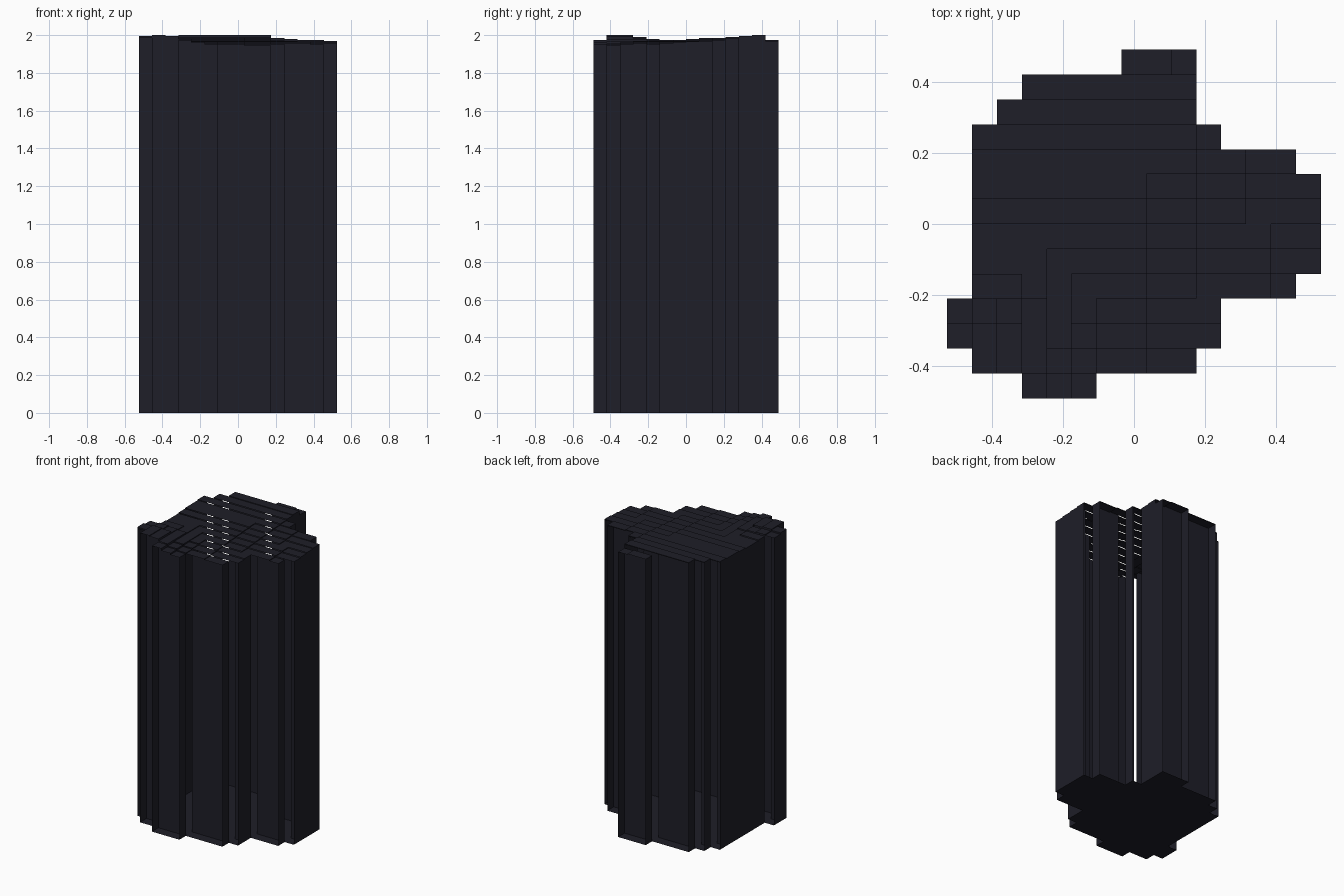
import bpy
import bmesh
import math

if "Cube" in bpy.data.objects:
    bpy.data.objects.remove(bpy.data.objects["Cube"], do_unlink=True)

CELL = 0.07
X0, Y0 = -0.525, -0.49
# First and last filled column of each row, from front to back
ROWS = [(3, 5), (1, 9), (0, 10), (0, 10), (1, 13), (1, 14), (1, 14),
        (1, 14), (1, 14), (1, 13), (1, 10), (2, 9), (3, 9), (7, 9)]

# One dark slate colour for everything
COLOUR = (0.013, 0.013, 0.021, 1)
slate = bpy.data.materials.new("dark_slate")
slate.diffuse_color = COLOUR
slate.use_nodes = True
bsdf = slate.node_tree.nodes["Principled BSDF"]
bsdf.inputs["Base Color"].default_value = COLOUR
bsdf.inputs["Roughness"].default_value = 0.9


def filled(i, j):
    return 0 <= j < len(ROWS) and ROWS[j][0] <= i <= ROWS[j][1]


def height(i, j):
    """Stepped roof: rises to the back, falls to +x, mound at the front -x corner.
    Zero outside the plan."""
    if not filled(i, j):
        return 0
    x, y = X0 + (i + 0.5) * CELL, Y0 + (j + 0.5) * CELL
    h = 1.947 + 0.068 * (y + 0.42) - 0.03 * max(0, x)
    h += 0.052 * math.exp(-((x + 0.42) ** 2 + (y + 0.385) ** 2) / 0.04)
    if j == len(ROWS) - 1:
        h -= 0.03
    return 2 - 0.005 * max(0, round((2 - h) / 0.005))


def build(name, quads):
    bm = bmesh.new()
    for quad in quads:
        bm.faces.new([bm.verts.new(p) for p in quad])
    bmesh.ops.remove_doubles(bm, verts=bm.verts, dist=1e-5)
    mesh = bpy.data.meshes.new(name)
    bm.to_mesh(mesh)
    bm.free()
    mesh.materials.append(slate)
    bpy.context.collection.objects.link(bpy.data.objects.new(name, mesh))


def flat(xa, xb, ya, yb, z):
    return [(xa, ya, z), (xb, ya, z), (xb, yb, z), (xa, yb, z)]


def x_wall(x, ya, yb, z0, z1, side):
    quad = [(x, ya, z0), (x, yb, z0), (x, yb, z1), (x, ya, z1)]
    return quad if side > 0 else quad[::-1]


def y_wall(y, xa, xb, z0, z1, side):
    quad = [(xa, y, z0), (xb, y, z0), (xb, y, z1), (xa, y, z1)]
    return quad if side < 0 else quad[::-1]


floor, roof, side_walls, front_walls, back_walls = [], [], [], [], []
for j, (first, last) in enumerate(ROWS):
    ya, yb = Y0 + j * CELL, Y0 + (j + 1) * CELL
    # Floor strip, facing down
    floor.append(flat(X0 + first * CELL, X0 + (last + 1) * CELL, ya, yb, 0)[::-1])
    for i in range(first, last + 1):
        xa, xb = X0 + i * CELL, X0 + (i + 1) * CELL
        h = height(i, j)
        roof.append(flat(xa, xb, ya, yb, h))
        # Walls and roof steps facing left and right
        for side, x in ((-1, xa), (1, xb)):
            low = height(i + side, j)
            if low < h - 1e-4:
                side_walls.append(x_wall(x, ya, yb, low, h, side))
        # Front and back walls and steps, set one cell in under the roof edge
        for side, y, walls in ((-1, yb, front_walls), (1, ya, back_walls)):
            low = height(i, j + side)
            if low < h - 1e-4:
                walls.append(y_wall(y, xa, xb, low, h, side))

build("floor", floor)
build("stepped_roof", roof)
build("side_walls", side_walls)
build("front_walls", front_walls)
build("back_walls", back_walls)
